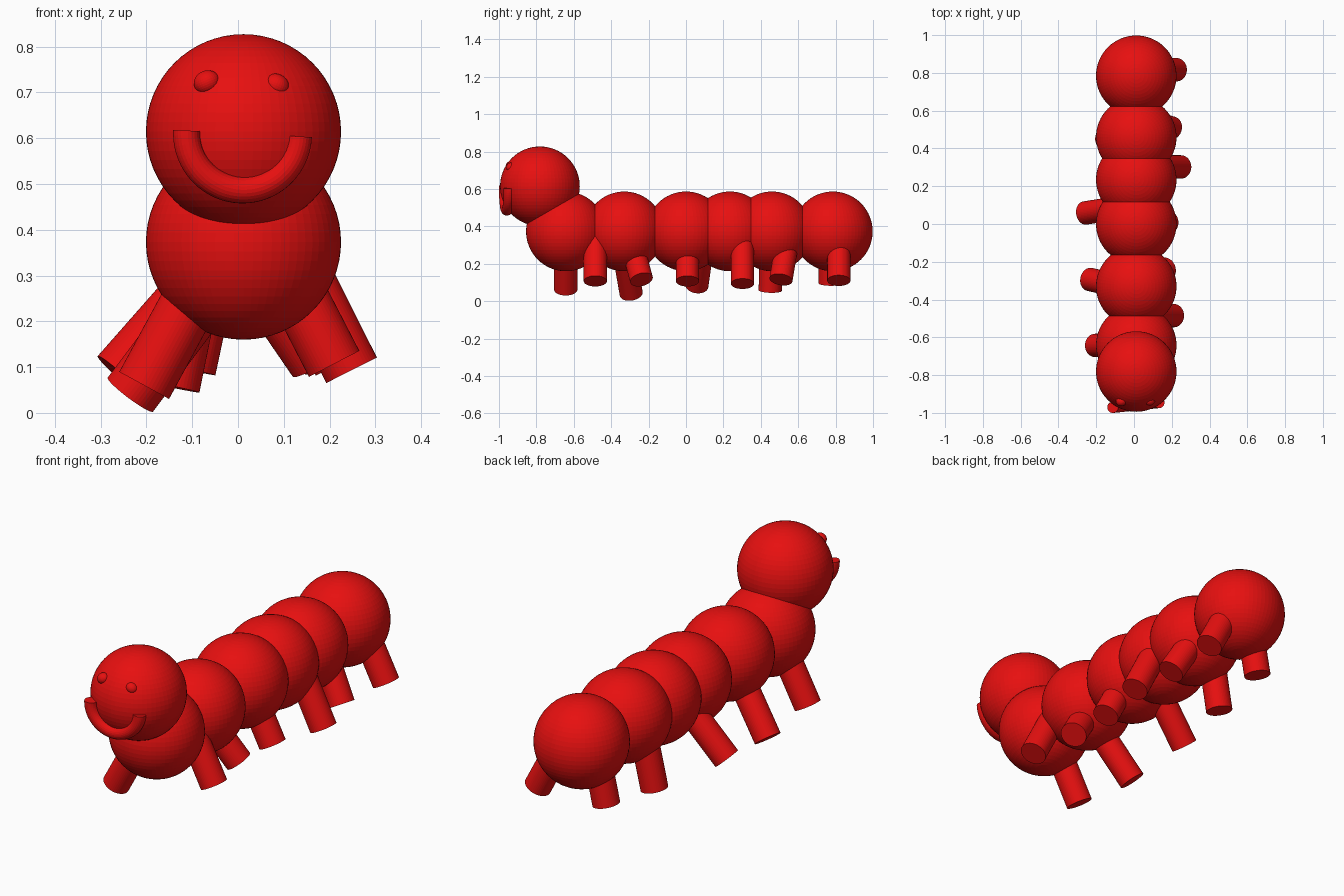
import bpy, math
from mathutils import Vector, Matrix

if "Cube" in bpy.data.objects:
    bpy.data.objects.remove(bpy.data.objects["Cube"])

red = bpy.data.materials.new("red")
red.diffuse_color = (0.8, 0.005, 0.005, 1)
red.use_nodes = True
red.node_tree.nodes["Principled BSDF"].inputs["Base Color"].default_value = red.diffuse_color

CX, R = 0.012, 0.213      # body centre line and segment radius
LEG_R = 0.062


def finish(name):
    ob = bpy.context.object
    ob.name = name
    ob.data.materials.append(red)
    return ob


def ball(name, loc, r, seg=64):
    bpy.ops.mesh.primitive_uv_sphere_add(segments=seg, ring_count=seg // 2, radius=r, location=loc)
    return finish(name)


def leg(name, top, foot):
    a, b = Vector(top), Vector(foot)
    d = a - b
    bpy.ops.mesh.primitive_cylinder_add(vertices=48, radius=LEG_R, depth=d.length, location=(a + b) / 2)
    ob = finish(name)
    ob.rotation_euler = d.to_track_quat('Z', 'Y').to_euler()


# body segments and head
for i, y in enumerate((-0.642, -0.33, 0.0, 0.235, 0.46, 0.785)):
    ball(f"body_segment_{i + 1}", (CX, y, 0.373), R)
ball("head", (CX, -0.781, 0.614), R)

# eyes, slightly flattened
for name, loc, tilt in (("left_eye", (-0.068, -0.938, 0.722), -0.4),
                        ("right_eye", (0.083, -0.935, 0.715), 0.4)):
    eye = ball(name, loc, 0.029, 32)
    eye.scale = (1, 0.9, 0.88)
    eye.rotation_euler = (0, tilt, 0)

# legs: inner top point, foot centre
right_legs = [
    ((0.10, -0.485, 0.32), (0.21, -0.485, 0.107)),
    ((0.05, -0.285, 0.29), (0.17, -0.238, 0.115)),
    ((0.08, 0.008, 0.30), (0.18, 0.008, 0.107)),
    ((0.135, 0.302, 0.318), (0.248, 0.302, 0.093)),
    ((0.09, 0.54, 0.31), (0.20, 0.508, 0.115)),
    ((0.115, 0.817, 0.32), (0.225, 0.817, 0.11)),
]
left_legs = [
    ((-0.08, -0.643, 0.29), (-0.205, -0.643, 0.06)),
    ((-0.055, -0.335, 0.28), (-0.235, -0.293, 0.04)),
    ((-0.06, 0.09, 0.31), (-0.26, 0.058, 0.083)),
    ((-0.093, 0.458, 0.31), (-0.145, 0.45, 0.057)),
    ((-0.06, 0.775, 0.33), (-0.11, 0.77, 0.095)),
]
for side, legs in (("right", right_legs), ("left", left_legs)):
    for i, (top, foot) in enumerate(legs):
        leg(f"{side}_leg_{i + 1}", top, foot)

# smiling mouth: half ring swept along an arc
N, M, MAJ, MIN = 40, 24, 0.123, 0.0295
verts, faces = [], []
for i in range(N + 1):
    a = math.pi + math.pi * i / N
    for j in range(M):
        b = 2 * math.pi * j / M
        r = MAJ + MIN * math.cos(b)
        verts.append((r * math.cos(a), MIN * math.sin(b), r * math.sin(a)))
for i in range(N):
    for j in range(M):
        k = (j + 1) % M
        faces.append((i * M + j, i * M + k, (i + 1) * M + k, (i + 1) * M + j))
faces += [tuple(range(M))[::-1], tuple(range(N * M, (N + 1) * M))]
mesh = bpy.data.meshes.new("mouth")
mesh.from_pydata(verts, [], faces)
mesh.transform(Matrix.Rotation(math.radians(6), 4, 'Z') @ Matrix.Rotation(math.radians(3), 4, 'Y'))
mesh.materials.append(red)
mouth = bpy.data.objects.new("mouth", mesh)
mouth.location = (0.01, -0.958, 0.61)
bpy.context.collection.objects.link(mouth)

# consistent outward normals on the mouth
bpy.ops.object.select_all(action='DESELECT')
bpy.context.view_layer.objects.active = mouth
mouth.select_set(True)
bpy.ops.object.mode_set(mode='EDIT')
bpy.ops.mesh.select_all(action='SELECT')
bpy.ops.mesh.normals_make_consistent(inside=False)
bpy.ops.object.mode_set(mode='OBJECT')
